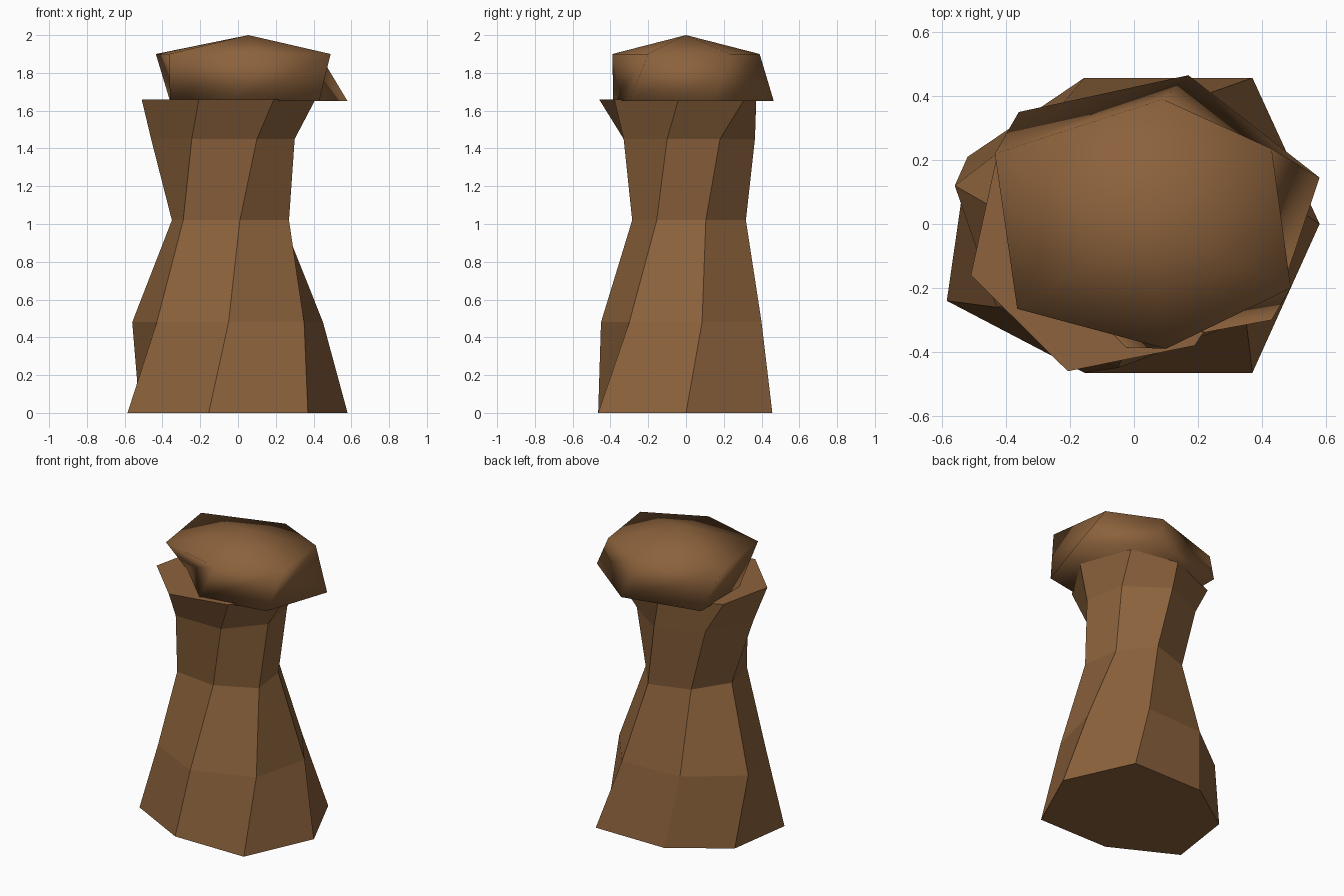
import bpy, bmesh

if "Cube" in bpy.data.objects:
    bpy.data.objects.remove(bpy.data.objects["Cube"])

brown = bpy.data.materials.new("brown wood")
brown.diffuse_color = (0.262, 0.122, 0.045, 1)
brown.use_nodes = True
brown.node_tree.nodes["Principled BSDF"].inputs["Base Color"].default_value = brown.diffuse_color


def loft(name, rings, apex=None, smooth=False):
    """Skin stacked rings of (z, [(x, y), ...]); close with an apex or a flat top."""
    bm = bmesh.new()
    loops = [[bm.verts.new((x, y, z)) for x, y in pts] for z, pts in rings]
    n = len(loops[0])
    bm.faces.new(loops[0][::-1])
    for low, high in zip(loops, loops[1:]):
        for i in range(n):
            j = (i + 1) % n
            bm.faces.new((low[i], low[j], high[j], high[i]))
    top = loops[-1]
    if apex:
        tip = bm.verts.new(apex)
        for i in range(n):
            bm.faces.new((top[i], top[(i + 1) % n], tip))
    else:
        bm.faces.new(top)
    for f in bm.faces:
        f.smooth = smooth
    bm.normal_update()
    me = bpy.data.meshes.new(name)
    bm.to_mesh(me)
    bm.free()
    me.materials.append(brown)
    ob = bpy.data.objects.new(name, me)
    bpy.context.collection.objects.link(ob)
    return ob


# Twisted seven-sided column, pinched at the middle and flared at both ends
loft("twisted_column", [
    (0.00, [(.58, 0), (.37, .457), (-.155, .457), (-.52, .21),
            (-.585, -.24), (-.155, -.465), (.37, -.465)]),
    (0.48, [(.45, .085), (.21, .40), (-.22, .38), (-.56, .12),
            (-.43, -.26), (-.05, -.45), (.35, -.30)]),
    (1.02, [(.235, .105), (.07, .317), (-.20, .23), (-.35, 0),
            (-.29, -.25), (.01, -.285), (.27, -.155)]),
    (1.45, [(.25, .18), (-.01, .365), (-.31, .23), (-.46, -.08),
            (-.245, -.33), (.10, -.33), (.30, -.10)]),
    (1.66, [(.28, .31), (-.05, .372), (-.43, .205), (-.51, -.16),
            (-.207, -.46), (.19, -.38), (.41, -.04)]),
])

# Rounded six-sided cap with a shallow peak
loft("cap", [
    (1.65, [(.43, -.30), (.58, .145), (.17, .465), (-.36, .35),
            (-.36, -.06), (-.03, -.385)]),
    (1.90, [(.49, -.20), (.43, .235), (.09, .39), (-.435, .22),
            (-.365, -.265), (.10, -.39)]),
], apex=(.055, 0, 2.0), smooth=True)
